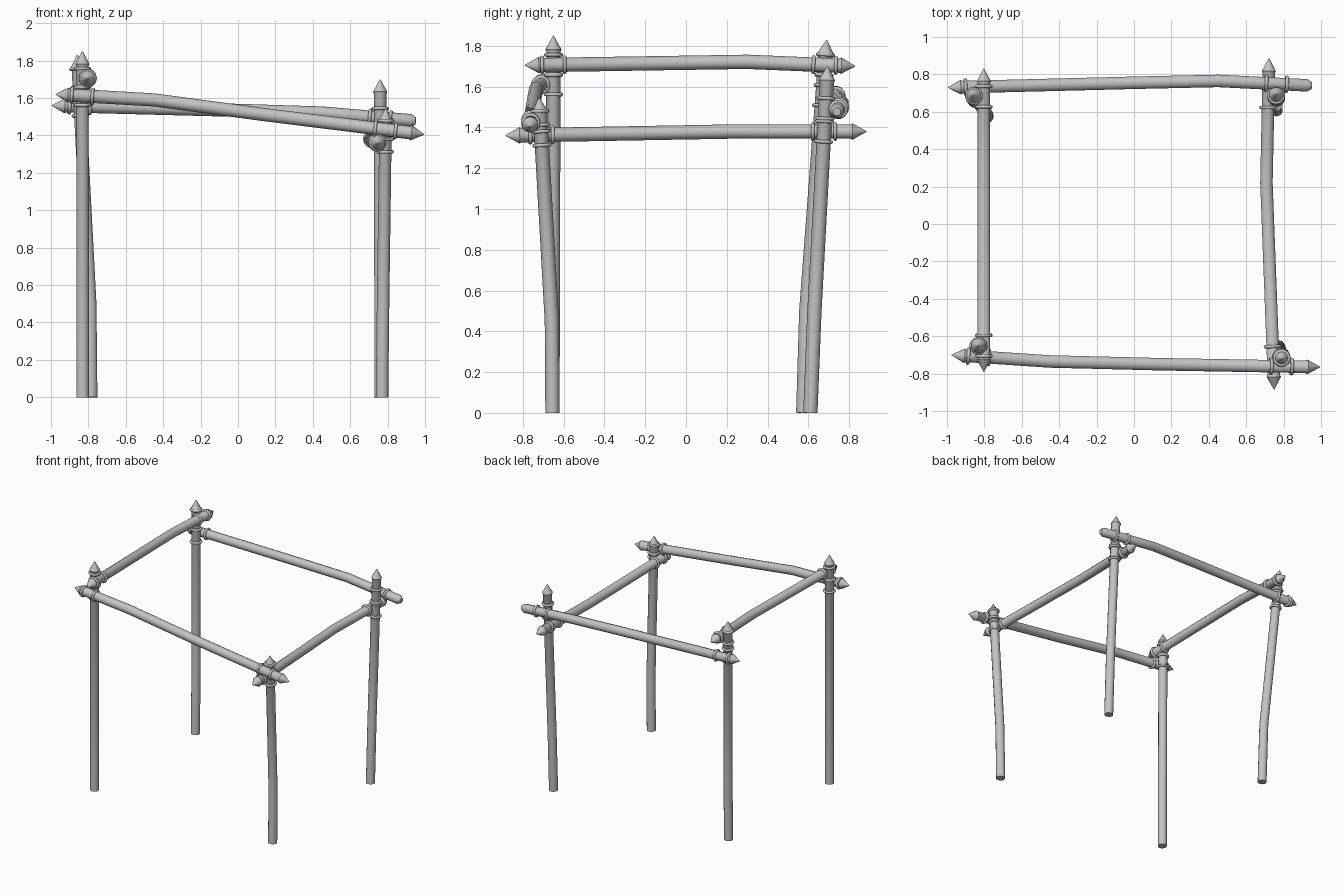
import bpy, bmesh, math
from mathutils import Vector

cube = bpy.data.objects.get("Cube")
if cube:
    bpy.data.objects.remove(cube, do_unlink=True)

RADIUS = 0.035
SIDES = 10

grey = bpy.data.materials.new("plain_grey")
grey.use_nodes = True
COLOUR = (0.55, 0.55, 0.55, 1)
grey.diffuse_color = COLOUR
shader = next(n for n in grey.node_tree.nodes if n.type == 'BSDF_PRINCIPLED')
shader.inputs["Base Color"].default_value = COLOUR


def finish(bm, name):
    bmesh.ops.recalc_face_normals(bm, faces=bm.faces)
    mesh = bpy.data.meshes.new(name)
    bm.to_mesh(mesh)
    bm.free()
    mesh.materials.append(grey)
    obj = bpy.data.objects.new(name, mesh)
    bpy.context.collection.objects.link(obj)
    bpy.ops.object.select_all(action='DESELECT')
    obj.select_set(True)
    bpy.context.view_layer.objects.active = obj
    bpy.ops.object.shade_smooth_by_angle(angle=math.radians(38))
    return obj


def end_profile(style):
    """(distance back from the end, radius) pairs, from the tip inward."""
    if style == "point":
        return [(0, 0.002), (0.068, 0.04), (0.078, RADIUS)]
    if style == "blunt":
        return [(0, 0.02), (0.025, RADIUS)]
    return [(0, RADIUS)]


def pole(name, path, start, end):
    """Round pole through a few points, with a shaped tip at each end."""
    pts = [Vector(p) for p in path]
    first = (pts[1] - pts[0]).normalized()
    last = (pts[-1] - pts[-2]).normalized()
    rows = [(pts[0] + first * d, r, first) for d, r in end_profile(start)]
    for a, b, c in zip(pts, pts[1:], pts[2:]):
        rows.append((b, RADIUS, ((b - a).normalized() + (c - b).normalized()).normalized()))
    rows += [(pts[-1] - last * d, r, last) for d, r in reversed(end_profile(end))]

    bm = bmesh.new()
    loops = []
    side = Vector((0, 0, 1)) if abs(first.z) < 0.7 else Vector((0, 1, 0))
    for centre, r, tangent in rows:
        u = (side - tangent * side.dot(tangent)).normalized()
        v = tangent.cross(u)
        angles = [math.tau * i / SIDES for i in range(SIDES)]
        loops.append([bm.verts.new(centre + (u * math.cos(t) + v * math.sin(t)) * r)
                      for t in angles])
    for low, high in zip(loops, loops[1:]):
        for i in range(SIDES):
            j = (i + 1) % SIDES
            bm.faces.new((low[i], low[j], high[j], high[i]))
    bm.faces.new(loops[0][::-1])
    bm.faces.new(loops[-1])
    return finish(bm, name)


def sample(path, axis, value):
    """Point and direction on a path where one coordinate has a given value."""
    for p, q in zip(path, path[1:]):
        a, b = Vector(p), Vector(q)
        if a[axis] <= value <= b[axis]:
            t = (value - a[axis]) / (b[axis] - a[axis])
            return a.lerp(b, t), (b - a).normalized()


def ring(name, centre, direction, major=0.038, minor=0.01):
    bpy.ops.mesh.primitive_torus_add(
        major_segments=14, minor_segments=6, major_radius=major, minor_radius=minor,
        location=centre, rotation=direction.to_track_quat('Z', 'Y').to_euler())
    obj = bpy.context.object
    obj.name = name
    obj.data.materials.append(grey)
    bpy.ops.object.shade_smooth_by_angle(angle=math.radians(65))


# Upright posts, from foot to tip
posts = {
    "front_right": [(-0.83, -0.655, 0), (-0.832, -0.65, 1.85)],
    "front_left": [(0.77, -0.655, 0), (0.775, -0.658, 0.45), (0.79, -0.72, 1.545)],
    "back_left": [(0.762, 0.61, 0), (0.762, 0.63, 0.5), (0.76, 0.695, 1.7)],
    "back_right": [(-0.785, 0.575, 0), (-0.79, 0.59, 0.5), (-0.86, 0.69, 1.83)],
}
for corner, path in posts.items():
    pole(corner + "_post", path, "flat", "point")

# Top rails, each with its long axis (0 = x, 1 = y) and end styles
rails = {
    "front": (0, [(-0.975, -0.7, 1.62), (-0.45, -0.735, 1.59), (0.15, -0.75, 1.51),
                  (0.995, -0.765, 1.405)], "point", "point"),
    "back": (0, [(-0.995, 0.73, 1.56), (0.0, 0.755, 1.534), (0.45, 0.765, 1.52),
                 (0.95, 0.74, 1.477)], "point", "blunt"),
    "left": (1, [(0.75, -0.885, 1.36), (0.708, 0.22, 1.38), (0.722, 0.885, 1.38)],
             "point", "point"),
    "right": (1, [(-0.803, -0.79, 1.705), (-0.803, 0.3, 1.722), (-0.803, 0.83, 1.7)],
              "point", "point"),
}
for edge, (axis, path, start, end) in rails.items():
    pole(edge + "_rail", path, start, end)

# Binding rings on both poles at every crossing
for corner, post in posts.items():
    for edge, (axis, rail, start, end) in rails.items():
        if edge not in corner.split("_"):
            continue
        height = rail[0][2] if post[-1][axis] < 0 else rail[-1][2]
        on_post, up = sample(post, 2, height)
        on_rail, along = sample(rail, axis, on_post[axis])
        on_post, up = sample(post, 2, on_rail.z)
        for sign in (-1, 1):
            name = f"{corner}_{edge}_binding"
            ring(name, on_post + up * sign * 0.05, up)
            ring(name, on_rail + along * sign * 0.055, along)
